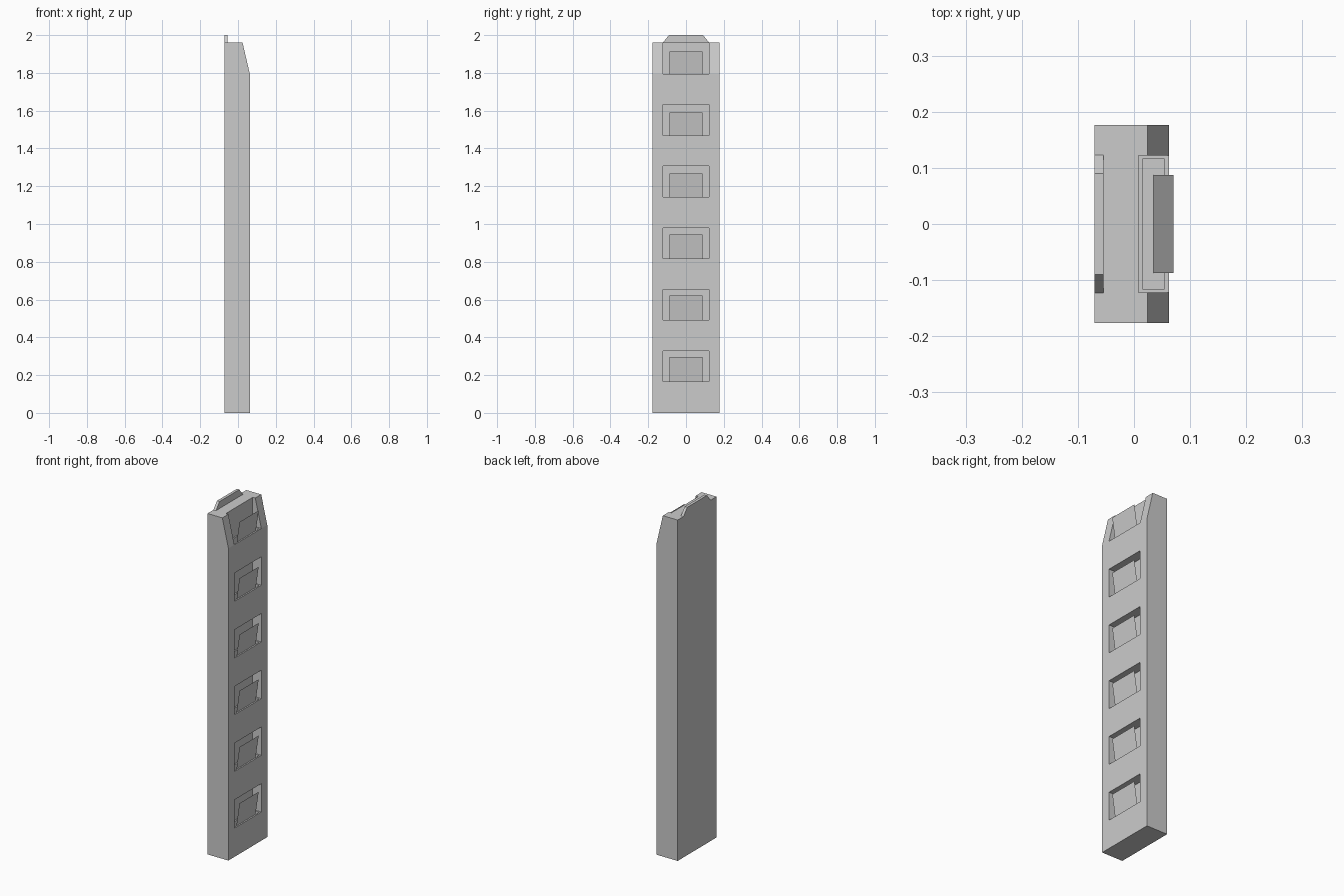
import bpy, bmesh

if "Cube" in bpy.data.objects:
    bpy.data.objects.remove(bpy.data.objects["Cube"])


def prism(name, outline, axis, a, b):
    """Extrude a 2D outline along an axis ('x': outline is y,z; 'y': outline is x,z)."""
    bm = bmesh.new()
    to3d = (lambda p, t: (t, p[0], p[1])) if axis == 'x' else (lambda p, t: (p[0], t, p[1]))
    lo = [bm.verts.new(to3d(p, a)) for p in outline]
    hi = [bm.verts.new(to3d(p, b)) for p in outline]
    n = len(outline)
    bm.faces.new(lo)
    bm.faces.new(hi[::-1])
    for i in range(n):
        j = (i + 1) % n
        bm.faces.new((lo[i], hi[i], hi[j], lo[j]))
    bmesh.ops.recalc_face_normals(bm, faces=bm.faces)
    return finish(name, bm)


def finish(name, bm):
    me = bpy.data.meshes.new(name)
    bm.to_mesh(me)
    bm.free()
    ob = bpy.data.objects.new(name, me)
    bpy.context.collection.objects.link(ob)
    return ob


def cut_box(target, x0, x1, half_y, z0, z1):
    """Subtract a box from the target."""
    box = prism("cutter", [(x0, z0), (x1, z0), (x1, z1), (x0, z1)], 'y', -half_y, half_y)
    box.hide_render = True
    mod = target.modifiers.new("cut", 'BOOLEAN')
    mod.operation, mod.solver, mod.object = 'DIFFERENCE', 'EXACT', box
    bpy.context.view_layer.objects.active = target
    bpy.ops.object.modifier_apply(modifier=mod.name)
    bpy.data.objects.remove(box)


BACK, FRONT, TOP = -0.0705, 0.0625, 1.96
COUNT, FLOOR, STEP, HEIGHT = 6, 0.165, 0.326, 0.163

# Rack body with a sloped upper front
slope_z = FLOOR + STEP * (COUNT - 1)
body = prism("rack_body", [(BACK, 0), (FRONT, 0), (FRONT, slope_z), (0.024, TOP), (BACK, TOP)],
             'y', -0.1765, 0.1765)

# Header plate on the back edge
prism("header_plate", [(-0.123, TOP), (0.123, TOP), (0.09, 2.0), (-0.09, 2.0)],
      'x', BACK, -0.0545)

for i in range(COUNT):
    z = FLOOR + STEP * i
    top = z + HEIGHT if i < COUNT - 1 else TOP + 0.1
    card_top = 0.297 + 0.3235 * i
    card_low = card_top - 0.243
    # Window opening, then the deep slot in its floor
    cut_box(body, 0.008, 0.2, 0.1225, z, top)
    cut_box(body, 0.0155, 0.0545, 0.1155, card_low - 0.002, z + 0.05)

    # Leaflet leaning forward in the slot
    bm = bmesh.new()
    bm.faces.new([bm.verts.new(p) for p in (
        (0.0345, -0.087, card_low), (0.0345, 0.087, card_low),
        (0.0705, 0.087, card_top), (0.0705, -0.087, card_top))])
    finish(f"leaflet_{i + 1}", bm)
